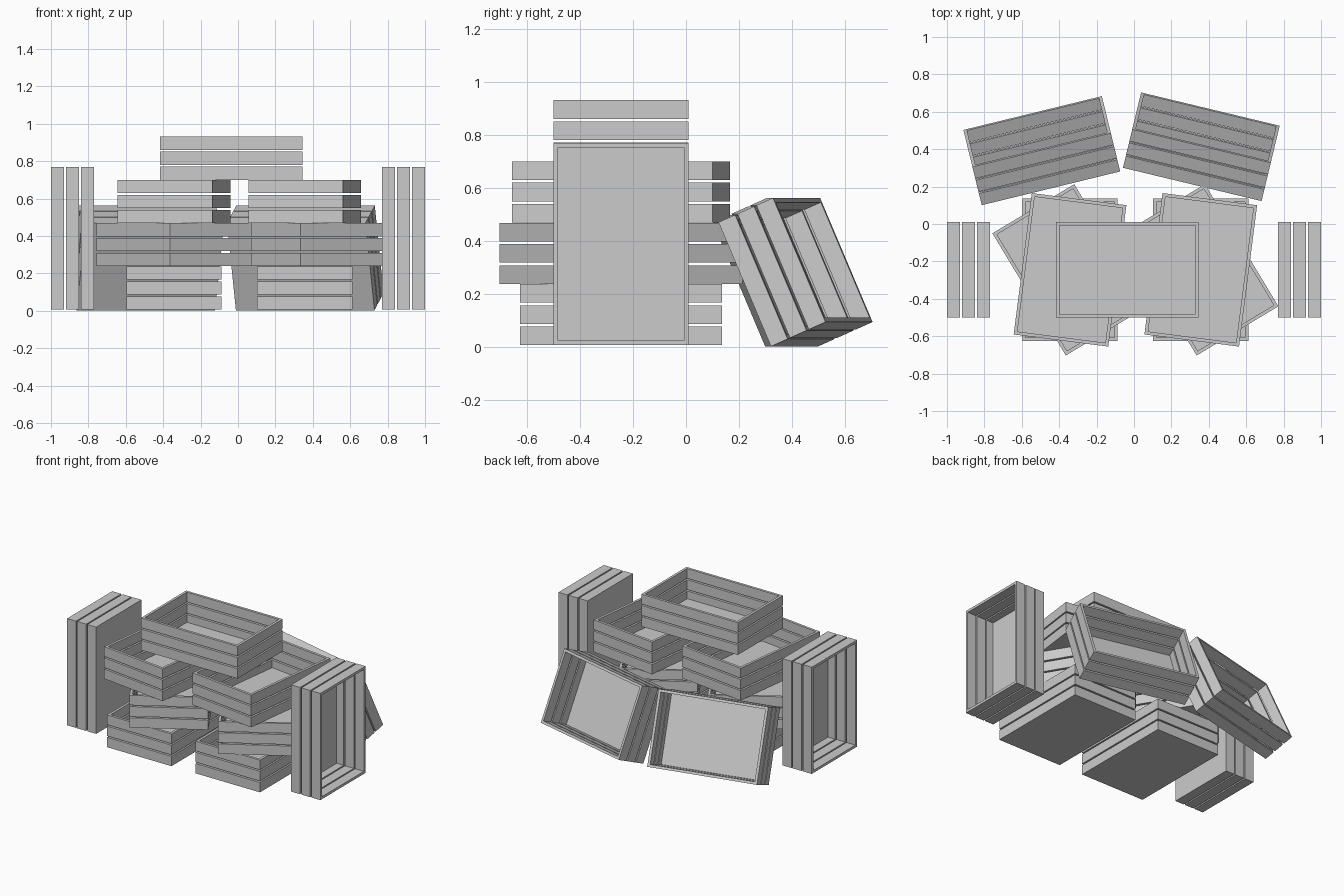
import bpy, bmesh
from math import radians
from mathutils import Matrix, Vector

cube = bpy.data.objects.get("Cube")
if cube:
    bpy.data.objects.remove(cube, do_unlink=True)

# Crate proportions
LENGTH, WIDTH, HEIGHT = 0.762, 0.51, 0.23
WALL, FLOOR, GAP = 0.018, 0.015, 0.01
SLAT = (HEIGHT - 2 * GAP) / 3
STACK_Y = -0.245
BASE_Z = 0.008

# Single flat colour
gray = bpy.data.materials.new("plain_gray")
gray.use_nodes = True
gray.diffuse_color = (0.6, 0.6, 0.6, 1)
gray.node_tree.nodes["Principled BSDF"].inputs["Base Color"].default_value = (0.6, 0.6, 0.6, 1)


def loop(bm, inset, z):
    """Four corners of a rectangle at height z."""
    x, y = LENGTH / 2 - inset, WIDTH / 2 - inset
    return [bm.verts.new((sx * x, sy * y, z)) for sx, sy in ((-1, -1), (1, -1), (1, 1), (-1, 1))]


def bridge(bm, a, b):
    for i in range(4):
        j = (i + 1) % 4
        bm.faces.new((a[i], a[j], b[j], b[i]))


def slat_band(bm, z0, floor=False):
    """Rectangular band of four slats; the lowest band also carries the floor."""
    z1 = z0 + SLAT
    outer_low, outer_top = loop(bm, 0, z0), loop(bm, 0, z1)
    inner_top = loop(bm, WALL, z1)
    inner_low = loop(bm, WALL, z0 + (FLOOR if floor else 0))
    bridge(bm, outer_low, outer_top)
    bridge(bm, outer_top, inner_top)
    bridge(bm, inner_top, inner_low)
    if floor:
        bm.faces.new(inner_low)
        bm.faces.new(outer_low[::-1])
    else:
        bridge(bm, inner_low, outer_low)


# Crate mesh, centred on its own origin and open towards +z
mesh = bpy.data.meshes.new("slatted_crate")
bm = bmesh.new()
for level in range(3):
    slat_band(bm, -HEIGHT / 2 + level * (SLAT + GAP), floor=(level == 0))
bmesh.ops.recalc_face_normals(bm, faces=bm.faces)
bm.to_mesh(mesh)
bm.free()
mesh.materials.append(gray)


def crate(name, centre, yaw=0, tilt=0, axis="X"):
    obj = bpy.data.objects.new(name, mesh)
    bpy.context.collection.objects.link(obj)
    obj.matrix_world = (Matrix.Translation(Vector(centre))
                        @ Matrix.Rotation(radians(yaw), 4, "Z")
                        @ Matrix.Rotation(radians(tilt), 4, axis))
    return obj


def layer_z(level):
    return BASE_Z + HEIGHT / 2 + level * 0.231


# Two stacks of three crates, each layer turned differently
for side, x in (("right", -0.342), ("left", 0.357)):
    for level, (layer, turn) in enumerate((("lower", 0), ("middle", 31), ("upper", -7.3))):
        crate(f"{side}_{layer}_crate", (x, STACK_Y, layer_z(level)), yaw=90 + turn)

# Crate bridging the stacks
crate("top_crate", (-0.035, STACK_Y, layer_z(3)))

# Upright crates at the sides, open outwards
for side, s in (("right", -1), ("left", 1)):
    crate(f"{side}_upright_crate", (s * (1 - HEIGHT / 2), STACK_Y, BASE_Z + LENGTH / 2),
          tilt=s * 90, axis="Y")

# Crates leaning back against the stacks, open to the rear
crate("right_leaning_crate", (-0.493, 0.392, 0.283), yaw=13.7, tilt=-66.5)
crate("left_leaning_crate", (0.36, 0.413, 0.283), yaw=-13.5, tilt=-66.5)
